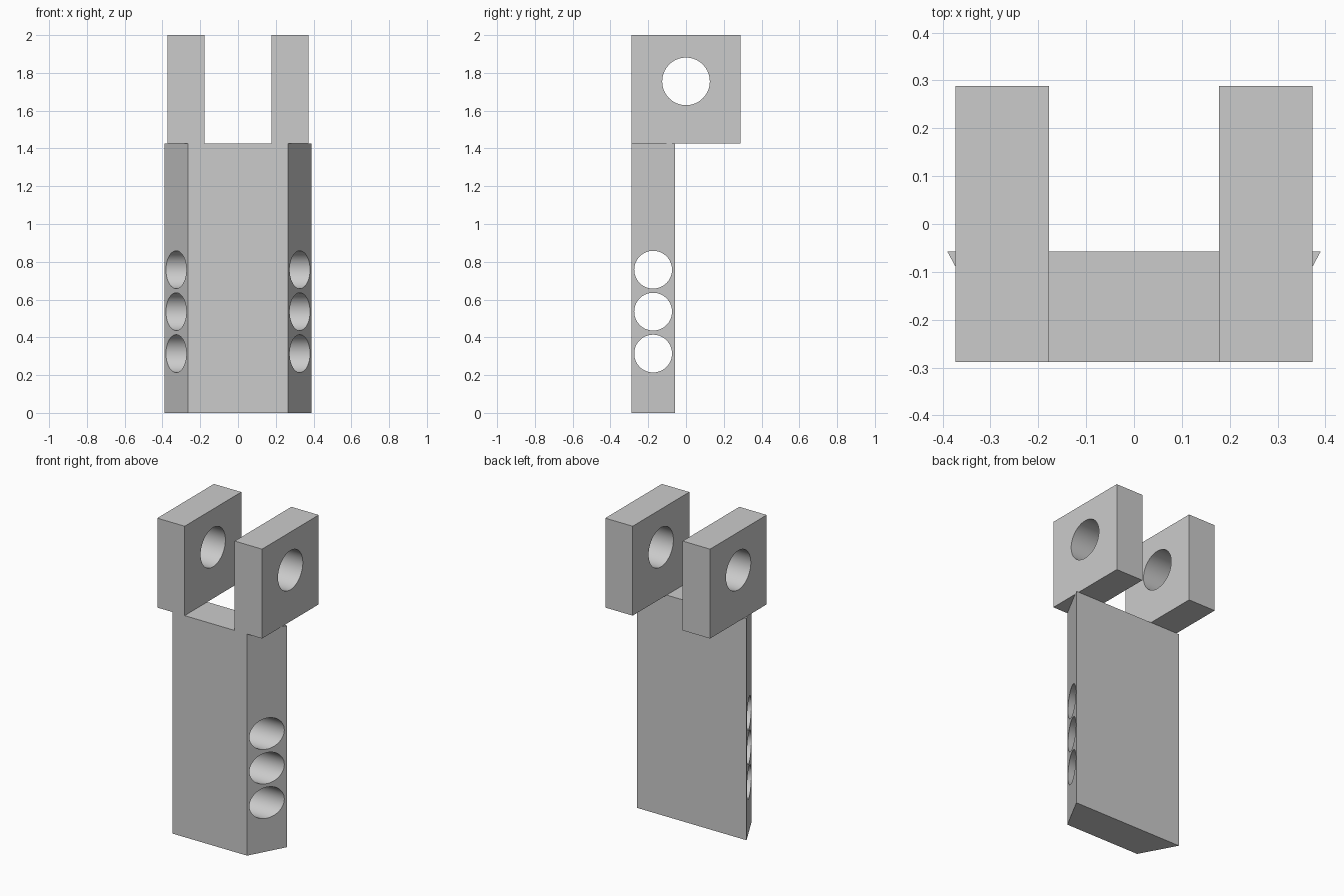
import bpy
import bmesh
from math import pi, radians
from mathutils import Matrix

cube = bpy.data.objects.get("Cube")
if cube:
    bpy.data.objects.remove(cube)

GREY = (0.6, 0.6, 0.6, 1)
grey = bpy.data.materials.new("plain grey")
grey.use_nodes = True
grey.diffuse_color = GREY
grey.node_tree.nodes["Principled BSDF"].inputs["Base Color"].default_value = GREY

FRONT, BACK = -0.288, 0.288
BODY_BACK = -0.058
SHOULDER = 1.425


def prism(name, outline, z0, z1):
    """Extrude an x-y outline from z0 to z1."""
    bm = bmesh.new()
    base = bm.faces.new([bm.verts.new((x, y, z0)) for x, y in outline])
    top = bmesh.ops.extrude_face_region(bm, geom=[base])["geom"]
    verts = [v for v in top if isinstance(v, bmesh.types.BMVert)]
    bmesh.ops.translate(bm, verts=verts, vec=(0, 0, z1 - z0))
    bmesh.ops.recalc_face_normals(bm, faces=bm.faces)
    return finish(name, bm)


def finish(name, bm):
    mesh = bpy.data.meshes.new(name)
    bm.to_mesh(mesh)
    bm.free()
    mesh.materials.append(grey)
    obj = bpy.data.objects.new(name, mesh)
    bpy.context.collection.objects.link(obj)
    return obj


def drill(obj, holes):
    """Bore round holes (y, z, radius) along x."""
    bm = bmesh.new()
    for y, z, radius in holes:
        place = Matrix.Translation((0, y, z)) @ Matrix.Rotation(pi / 2, 4, "Y")
        bmesh.ops.create_cone(bm, cap_ends=True, segments=64, radius1=radius,
                              radius2=radius, depth=2, matrix=place)
    cutter = finish("hole_cutter", bm)
    cutter.hide_render = True
    bpy.ops.object.select_all(action="DESELECT")
    obj.select_set(True)
    bpy.context.view_layer.objects.active = obj
    cut = obj.modifiers.new("holes", "BOOLEAN")
    cut.operation = "DIFFERENCE"
    cut.solver = "EXACT"
    cut.object = cutter
    bpy.ops.object.modifier_apply(modifier=cut.name)
    bpy.data.objects.remove(cutter)
    bpy.ops.object.shade_smooth_by_angle(angle=radians(30))


# Tapered body, wider at the back, with three cross holes
body = prism("body", [(-0.266, FRONT), (0.266, FRONT),
                      (0.39, BODY_BACK), (-0.39, BODY_BACK)], 0, SHOULDER)
drill(body, [(-0.174, z, 0.1) for z in (0.314, 0.536, 0.758)])

# Pair of fork lugs with a pin hole
for side, name in ((1, "left_lug"), (-1, "right_lug")):
    inner, outer = side * 0.178, side * 0.373
    lug = prism(name, [(inner, FRONT), (outer, FRONT),
                       (outer, BACK), (inner, BACK)], SHOULDER, 2)
    drill(lug, [(0, 1.755, 0.126)])
